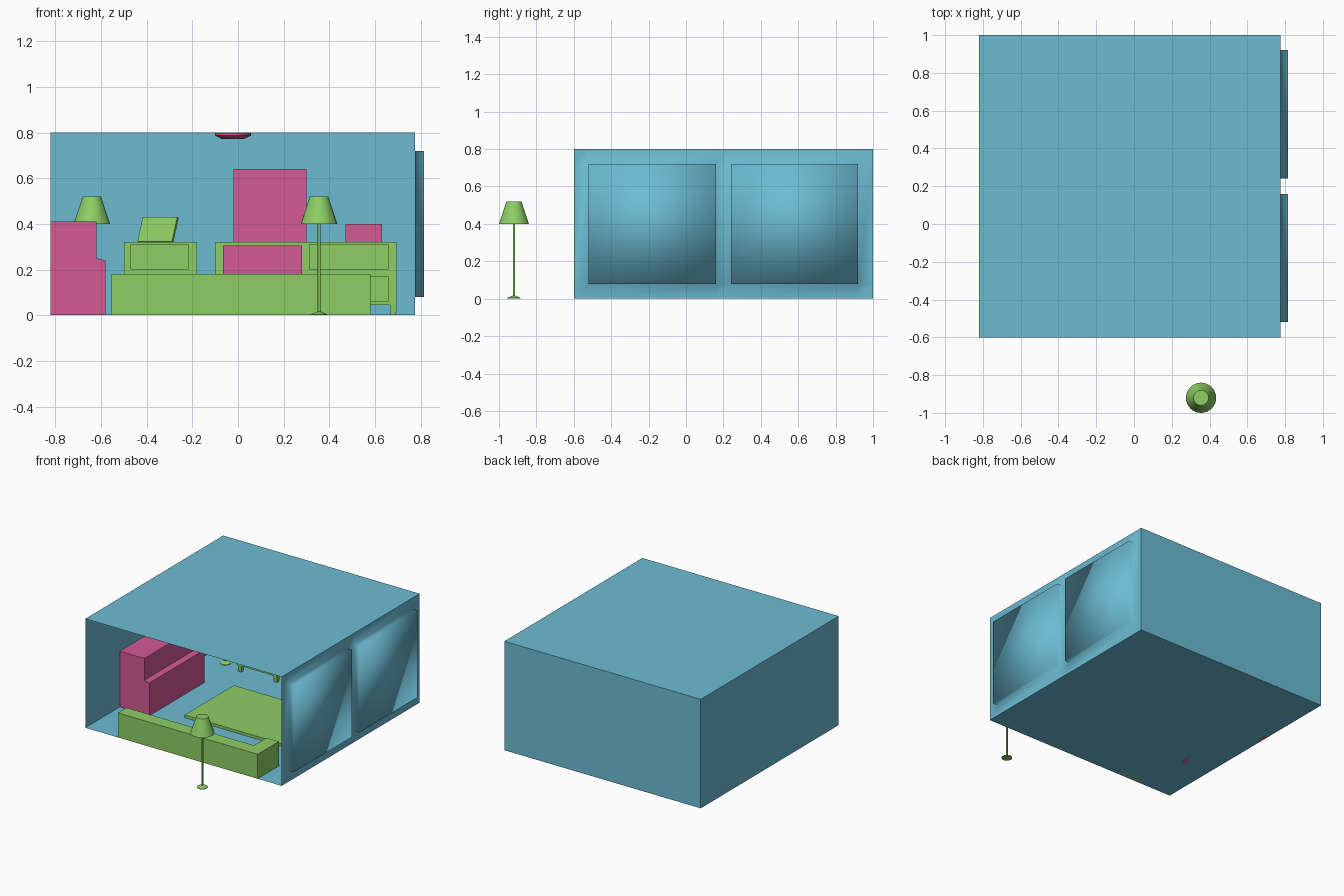
import bpy, bmesh, math
from mathutils import Matrix

if "Cube" in bpy.data.objects:
    bpy.data.objects.remove(bpy.data.objects["Cube"])


def material(name, rgb):
    m = bpy.data.materials.new(name)
    m.diffuse_color = (*rgb, 1)
    m.use_nodes = True
    m.node_tree.nodes["Principled BSDF"].inputs["Base Color"].default_value = m.diffuse_color
    return m


BLUE = material("blue", (0.15, 0.50, 0.65))
GREEN = material("green", (0.27, 0.62, 0.13))
PINK = material("pink", (0.65, 0.10, 0.30))


def finish(name, bm, mat, smooth=False):
    me = bpy.data.meshes.new(name)
    bm.to_mesh(me)
    bm.free()
    ob = bpy.data.objects.new(name, me)
    bpy.context.collection.objects.link(ob)
    me.materials.append(mat)
    if smooth:
        bpy.context.view_layer.objects.active = ob
        ob.select_set(True)
        bpy.ops.object.shade_smooth_by_angle(angle=math.radians(35))
        ob.select_set(False)
    return ob


def add_box(bm, x, y, z, taper=1.0):
    """Box from three (min, max) ranges; taper narrows the bottom."""
    size = [b - a for a, b in (x, y, z)]
    mid = [(a + b) / 2 for a, b in (x, y, z)]
    vs = bmesh.ops.create_cube(bm, size=1)["verts"]
    for v in vs:
        k = taper if v.co.z < 0 else 1
        v.co = (mid[0] + v.co.x * size[0] * k, mid[1] + v.co.y * size[1] * k,
                mid[2] + v.co.z * size[2])


def box(name, mat, x, y, z):
    bm = bmesh.new()
    add_box(bm, x, y, z)
    return finish(name, bm, mat)


def prism(name, mat, pts, vec):
    """Flat outline extruded along a vector."""
    bm = bmesh.new()
    f = bm.faces.new([bm.verts.new(p) for p in pts])
    r = bmesh.ops.extrude_face_region(bm, geom=[f], use_keep_orig=True)
    bmesh.ops.translate(bm, vec=vec, verts=[g for g in r["geom"] if isinstance(g, bmesh.types.BMVert)])
    bmesh.ops.recalc_face_normals(bm, faces=bm.faces)
    return finish(name, bm, mat)


def add_cone(bm, loc, z0, z1, r0, r1, n=32):
    bmesh.ops.create_cone(bm, cap_ends=True, segments=n, radius1=r0, radius2=r1, depth=z1 - z0,
                          matrix=Matrix.Translation((loc[0], loc[1], (z0 + z1) / 2)))


# Room shell, open at the front
X0, X1, Y0, Y1, H = -0.82, 0.775, -0.6, 1.0, 0.8
bm = bmesh.new()
for q in ([(X0, Y0, 0), (X0, Y1, 0), (X1, Y1, 0), (X1, Y0, 0)],
          [(X0, Y0, H), (X1, Y0, H), (X1, Y1, H), (X0, Y1, H)],
          [(X0, Y0, 0), (X0, Y0, H), (X0, Y1, H), (X0, Y1, 0)],
          [(X0, Y1, 0), (X0, Y1, H), (X1, Y1, H), (X1, Y1, 0)]):
    bm.faces.new([bm.verts.new(p) for p in q])
bmesh.ops.remove_doubles(bm, verts=bm.verts, dist=1e-4)
finish("room_shell", bm, BLUE)

# Right wall with two window bays pushed outwards
bm = bmesh.new()
ys, zs = [Y0, -0.52, 0.16, 0.24, 0.92, Y1], [0, 0.08, 0.72, H]
grid = [[bm.verts.new((X1, y, z)) for z in zs] for y in ys]
windows = []
for i in range(5):
    for j in range(3):
        f = bm.faces.new((grid[i][j], grid[i + 1][j], grid[i + 1][j + 1], grid[i][j + 1]))
        f.smooth = True
        if i in (1, 3) and j == 1:
            windows.append(f)
bm.normal_update()
bmesh.ops.inset_individual(bm, faces=windows, thickness=0, depth=0.04)
for f in bm.faces:
    f.smooth = True
finish("window_wall", bm, BLUE)

# Low corner counter at the open side
prism("corner_counter", GREEN,
      [(-0.555, -0.6, 0), (0.58, -0.6, 0), (0.58, -0.355, 0), (0.48, -0.355, 0),
       (0.48, -0.5, 0), (-0.555, -0.5, 0)], (0, 0, 0.18))

# Upright piano against the left wall
prism("upright_piano", PINK,
      [(X0, -0.2, 0), (-0.58, -0.2, 0), (-0.58, -0.2, 0.24), (-0.62, -0.2, 0.25),
       (-0.62, -0.2, 0.41), (X0, -0.2, 0.41)], (0, 0.64, 0))

# Rug
box("rug", GREEN, (-0.37, 0.45), (-0.09, 0.48), (0, 0.02))


# Cabinets along the back wall
def cabinet(name, x0, x1):
    bm = bmesh.new()
    add_box(bm, (x0, x1), (0.71, 0.995), (0.045, 0.32))
    for lx in (x0, x1 - 0.03):
        for ly in (0.71, 0.965):
            add_box(bm, (lx, lx + 0.03), (ly, ly + 0.03), (0, 0.045), 0.8)
    finish(name, bm, GREEN)


FRONT = (0.703, 0.715)
cabinet("wide_cabinet", -0.10, 0.695)
box("wide_cabinet_door", PINK, (-0.065, 0.28), FRONT, (0.06, 0.305))
cabinet("small_cabinet", -0.50, -0.18)
box("small_cabinet_lower_drawer", PINK, (-0.47, -0.215), FRONT, (0.06, 0.17))
for name, x, z in (("wide_cabinet_upper_drawer", (0.31, 0.66), (0.20, 0.31)),
                   ("wide_cabinet_lower_drawer", (0.31, 0.66), (0.06, 0.17)),
                   ("small_cabinet_upper_drawer", (-0.47, -0.215), (0.20, 0.31))):
    box(name, GREEN, x, FRONT, z)

# Things standing on the cabinets
box("tall_box", PINK, (-0.02, 0.30), (0.76, 0.96), (0.32, 0.64))
box("small_box", PINK, (0.47, 0.63), (0.78, 0.94), (0.32, 0.40))
frame = box("leaning_frame", GREEN, (-0.09, 0.09), (0, 0.012), (0, 0.115))
frame.location = (-0.365, 0.83, 0.323)
frame.rotation_euler = (math.radians(-22), 0, math.radians(-33))

# Floor lamps
for name, loc in (("front_lamp", (0.355, -0.92)), ("back_lamp", (-0.64, 0.77))):
    bm = bmesh.new()
    add_cone(bm, loc, 0, 0.004, 0.036, 0.036)
    add_cone(bm, loc, 0.004, 0.016, 0.036, 0.008)
    add_cone(bm, loc, 0.01, 0.41, 0.006, 0.006, 16)
    finish(name + "_stand", bm, GREEN, True)
    bm = bmesh.new()
    add_cone(bm, loc, 0.40, 0.52, 0.08, 0.04)
    finish(name + "_shade", bm, GREEN, True)

# Ceiling light
bm = bmesh.new()
add_cone(bm, (-0.022, 0.2), 0.787, 0.799, 0.078, 0.078)
add_cone(bm, (-0.022, 0.2), 0.772, 0.787, 0.05, 0.078)
finish("ceiling_light", bm, PINK, True)
